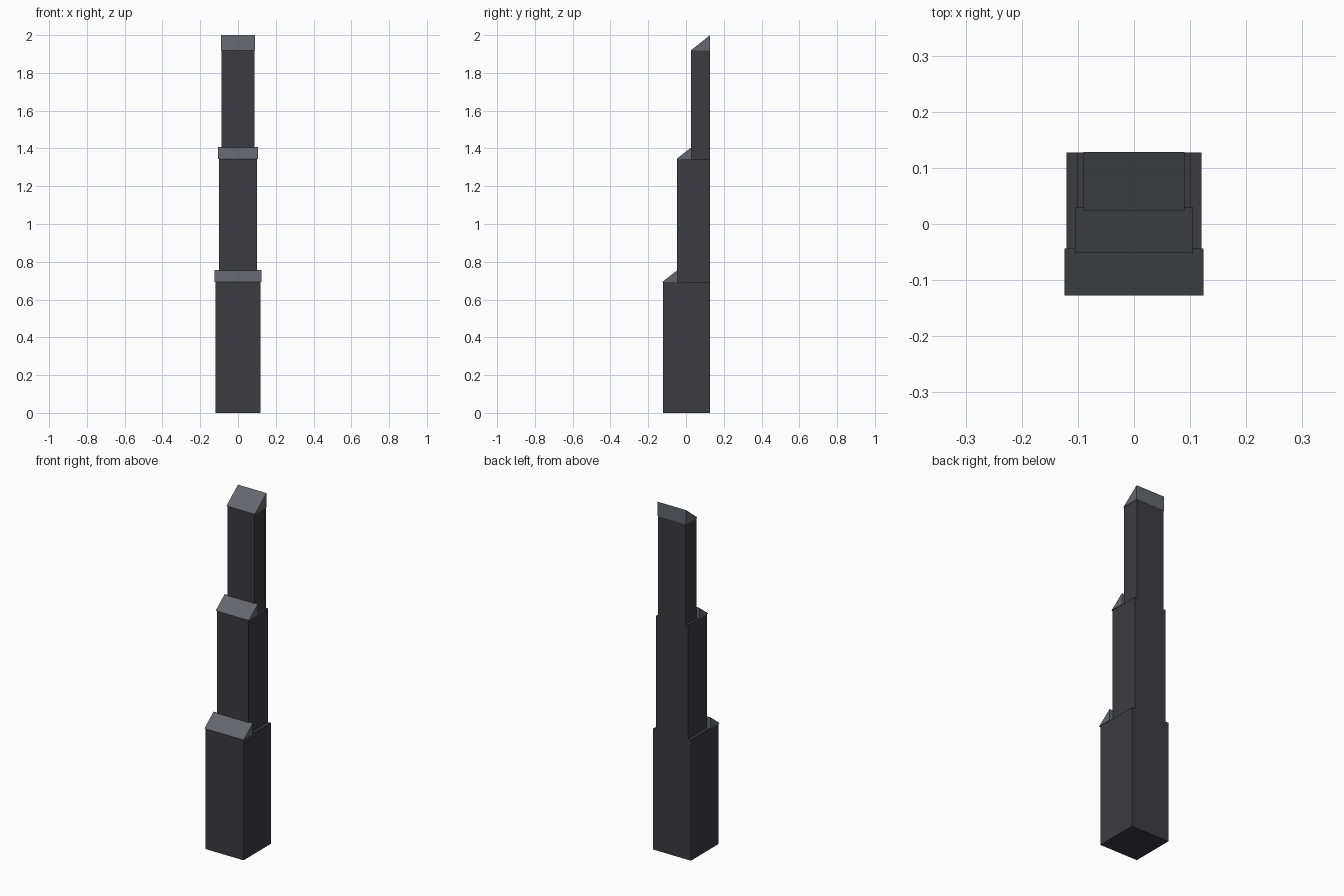
import bpy, bmesh

if "Cube" in bpy.data.objects:
    bpy.data.objects.remove(bpy.data.objects["Cube"])


def material(name, color):
    m = bpy.data.materials.new(name)
    m.diffuse_color = color
    m.use_nodes = True
    m.node_tree.nodes["Principled BSDF"].inputs["Base Color"].default_value = m.diffuse_color
    return m


wall_mat = material("dark_wall", (0.045, 0.045, 0.053, 1))
roof_mat = material("grey_roof", (0.13, 0.135, 0.155, 1))


def extrude_profile(name, profile, half_width, mat):
    """Extrude a (y, z) side profile symmetrically along x."""
    bm = bmesh.new()
    face = bm.faces.new([bm.verts.new((-half_width, y, z)) for y, z in profile])
    side = bmesh.ops.extrude_face_region(bm, geom=[face])["geom"]
    moved = [g for g in side if isinstance(g, bmesh.types.BMVert)]
    bmesh.ops.translate(bm, verts=moved, vec=(2 * half_width, 0, 0))
    bmesh.ops.recalc_face_normals(bm, faces=bm.faces)
    mesh = bpy.data.meshes.new(name)
    bm.to_mesh(mesh)
    bm.free()
    mesh.materials.append(mat)
    obj = bpy.data.objects.new(name, mesh)
    bpy.context.collection.objects.link(obj)
    return obj


BACK = 0.127
# name, wall half width, wall front y, base z, top z,
# roof half width, roof front y, roof back y, roof peak z
tiers = [
    ("lower", 0.120, -0.121, 0.00, 0.692, 0.124, -0.127, -0.044, 0.757),
    ("middle", 0.101, -0.047, 0.692, 1.343, 0.105, -0.052, 0.030, 1.407),
    ("upper", 0.087, 0.027, 1.343, 1.918, 0.090, 0.024, 0.128, 2.000),
]

for name, w, front, z0, z1, rw, rf, rb, peak in tiers:
    # Stepped tower block, flush at the back
    extrude_profile(name + "_tower_block",
                    [(front, z0), (BACK, z0), (BACK, z1), (front, z1)], w, wall_mat)
    # Sloping wedge roof over the step
    extrude_profile(name + "_wedge_roof",
                    [(rf, z1), (rb, z1), (rb, peak)], rw, roof_mat)
